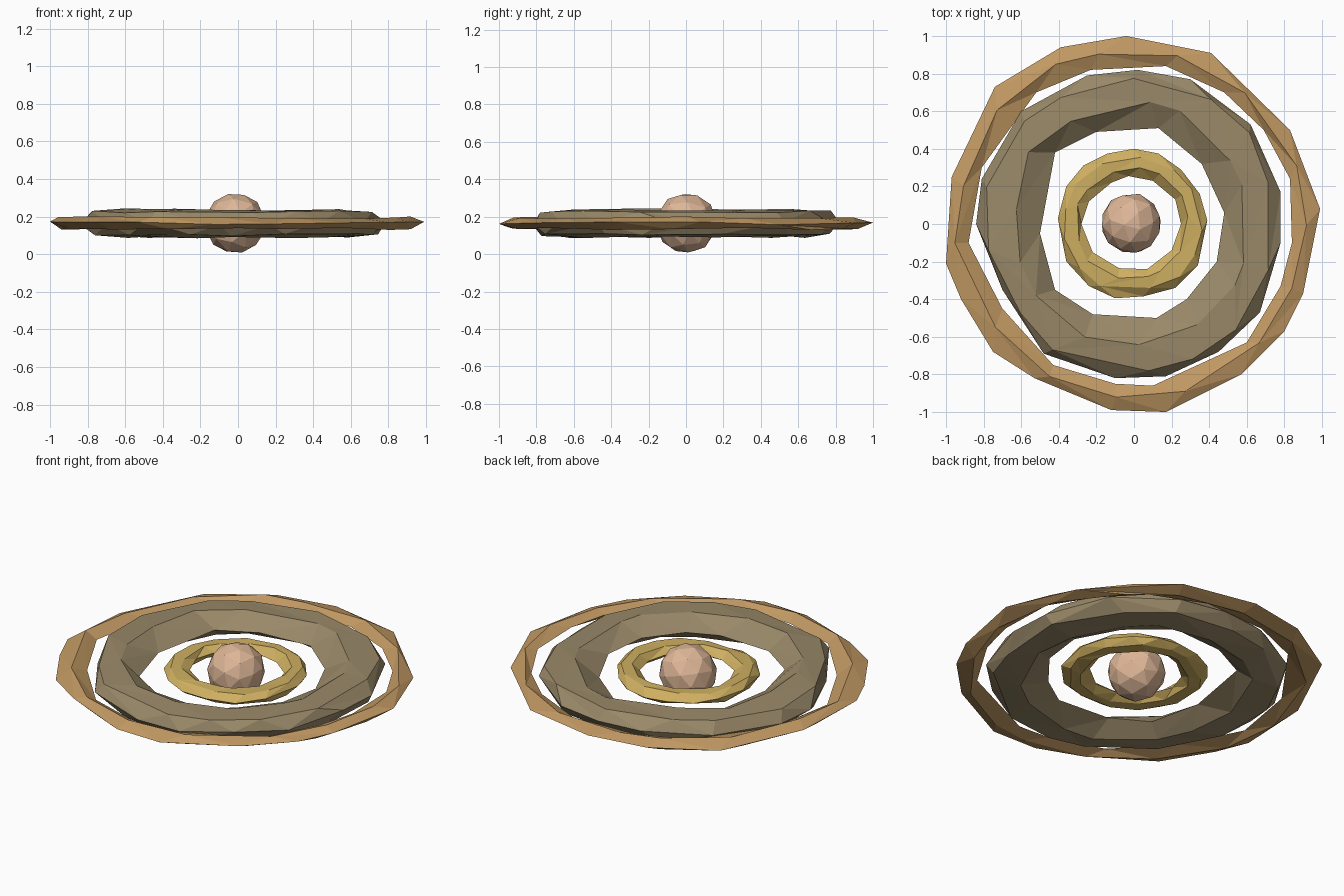
import bpy
import bmesh
import math
import random
from mathutils import Vector

random.seed(4)
MID = 0.165  # height of the shared ring plane

if "Cube" in bpy.data.objects:
    bpy.data.objects.remove(bpy.data.objects["Cube"])


def material(name, rgb):
    mat = bpy.data.materials.new(name)
    mat.use_nodes = True
    mat.diffuse_color = (*rgb, 1)
    mat.node_tree.nodes["Principled BSDF"].inputs["Base Color"].default_value = (*rgb, 1)
    return mat


def add_object(name, bm, mat):
    mesh = bpy.data.meshes.new(name)
    bmesh.ops.recalc_face_normals(bm, faces=bm.faces)
    bm.to_mesh(mesh)
    bm.free()
    mesh.materials.append(mat)
    obj = bpy.data.objects.new(name, mesh)
    bpy.context.collection.objects.link(obj)
    return obj


def angle(p):
    return math.atan2(p[1], p[0])


def radius_at(outline, a):
    """Radius of a rough round outline in direction a."""
    polar = sorted((angle(p), math.hypot(*p)) for p in outline)
    first, last = polar[0], polar[-1]
    polar = [(last[0] - math.tau, last[1])] + polar + [(first[0] + math.tau, first[1])]
    for (a0, r0), (a1, r1) in zip(polar, polar[1:]):
        if a0 <= a <= a1:
            return r0 + (r1 - r0) * (a - a0) / (a1 - a0)


def edge_loop(bm, outline, wobble):
    """Hewn rim at the middle height."""
    return [bm.verts.new((x, y, MID + random.uniform(-wobble, wobble)))
            for x, y in sorted(outline, key=angle)]


def face_loop(bm, inner, outer, blend, height, wobble, count):
    """Uneven loop between the two rims, above or below the middle."""
    step = math.tau / count
    loop = []
    for i in range(count):
        a = -math.pi + step * (i + random.uniform(0.2, 0.8))
        t = blend + random.uniform(-0.06, 0.06)
        r = (1 - t) * radius_at(inner, a) + t * radius_at(outer, a)
        z = MID + height + random.uniform(-wobble, wobble)
        loop.append(bm.verts.new((r * math.cos(a), r * math.sin(a), z)))
    return loop


def stitch(bm, a, b):
    """Join two loops with triangles, walking round by angle."""
    def next_angle(loop, i):
        n = len(loop)
        if i >= n:
            return math.inf
        return angle(loop[(i + 1) % n].co) + (math.tau if i + 1 == n else 0)

    i = j = 0
    while i < len(a) or j < len(b):
        va, vb = a[i % len(a)], b[j % len(b)]
        if next_angle(a, i) <= next_angle(b, j):
            i += 1
            bm.faces.new((va, a[i % len(a)], vb))
        else:
            j += 1
            bm.faces.new((va, b[j % len(b)], vb))


def ring(name, mat, outer, inner, section, wobble, count):
    """Closed ring; section lists (blend, height) from the inside outwards."""
    bm = bmesh.new()
    rim_in = edge_loop(bm, inner, wobble * 1.6)
    rim_out = edge_loop(bm, outer, wobble * 1.6)
    for side in (1, -1):
        loops = [rim_in]
        for blend, height in section:
            loops.append(face_loop(bm, inner, outer, blend, side * height, wobble, count))
        loops.append(rim_out)
        for a, b in zip(loops, loops[1:]):
            stitch(bm, a, b)
    return add_object(name, bm, mat)


tan = material("warm tan", (0.54, 0.32, 0.125))
olive = material("dull olive", (0.32, 0.25, 0.14))
gold = material("soft gold", (0.62, 0.43, 0.12))
peach = material("pale peach", (0.73, 0.47, 0.31))

# Thin outer ring
ring("outer_ring", tan,
     [(-.04, 1), (.41, .91), (.83, .5), (.99, .08), (.9, -.37), (.8, -.57),
      (.57, -.8), (.17, -1), (-.12, -.99), (-.53, -.82), (-.75, -.68),
      (-.92, -.4), (-1, -.21), (-.97, .25), (-.74, .73), (-.39, .94)],
     [(-.23, .82), (.17, .84), (.48, .7), (.69, .5), (.83, .24), (.84, -.1),
      (.78, -.33), (.6, -.63), (.1, -.86), (-.1, -.85), (-.43, -.75),
      (-.7, -.45), (-.88, -.1), (-.81, .3), (-.52, .7)],
     [(.5, .03)], .006, 15)

# Broad middle ring
ring("middle_ring", olive,
     [(-.25, .79), (.02, .82), (.3, .77), (.62, .53), (.78, .17), (.78, -.1),
      (.67, -.47), (.45, -.68), (.17, -.81), (-.1, -.82), (-.48, -.69),
      (-.7, -.35), (-.84, 0), (-.81, .24), (-.6, .6)],
     [(-.2, .49), (.13, .51), (.36, .32), (.48, .06), (.44, -.2), (.28, -.4),
      (.12, -.5), (-.22, -.48), (-.42, -.35), (-.5, -.05), (-.42, .38)],
     [(.38, .073), (.85, .062)], .007, 14)

# Small inner ring
ring("inner_ring", gold,
     [(0, .4), (.13, .375), (.25, .29), (.35, .16), (.39, .02), (.34, -.22),
      (.22, -.34), (.05, -.385), (-.1, -.395), (-.24, -.33), (-.36, -.2),
      (-.405, .03), (-.36, .2), (-.27, .31), (-.14, .375)],
     [(-.03, .255), (.1, .23), (.22, .13), (.25, 0), (.2, -.14), (.07, -.24),
      (-.08, -.235), (-.22, -.15), (-.28, 0), (-.24, .12), (-.12, .22)],
     [(.3, .036), (.75, .034)], .005, 13)

# Faceted ball at the centre
bm = bmesh.new()
bmesh.ops.create_icosphere(bm, subdivisions=2, radius=.163)
for v in bm.verts:
    v.co *= random.uniform(.98, 1.01)
ball = add_object("central_ball", bm, peach)
ball.rotation_euler = (.3, .2, .4)
ball.location = Vector((-.015, .003, MID))
